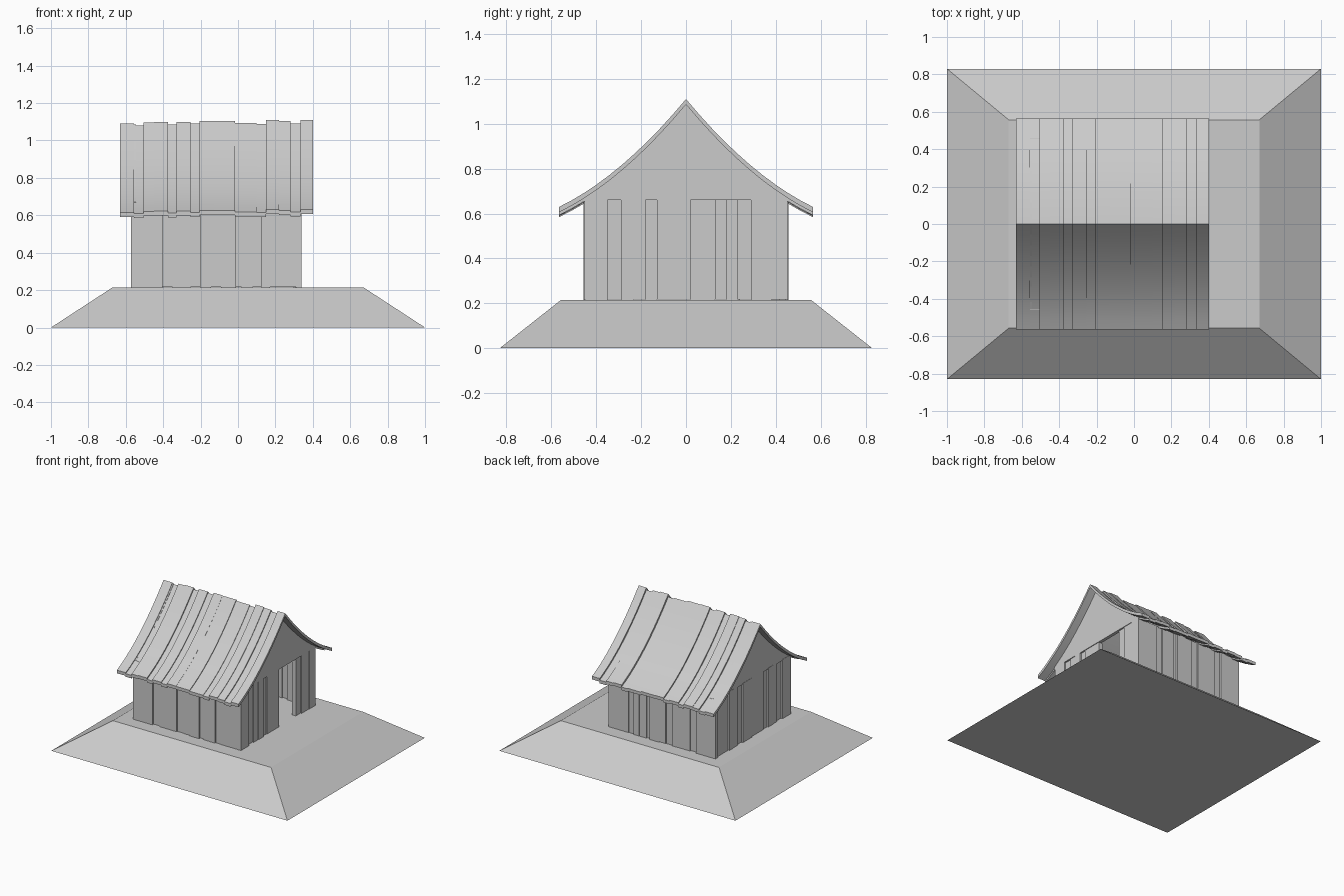
import bpy, bmesh

if "Cube" in bpy.data.objects:
    bpy.data.objects.remove(bpy.data.objects["Cube"])

def make(name, bm):
    bmesh.ops.recalc_face_normals(bm, faces=bm.faces)
    me = bpy.data.meshes.new(name)
    bm.to_mesh(me)
    bm.free()
    ob = bpy.data.objects.new(name, me)
    bpy.context.collection.objects.link(ob)
    return ob

def add_box(bm, x0, x1, y0, y1, z0, z1):
    v = [bm.verts.new((x, y, z)) for z in (z0, z1)
         for x, y in ((x0, y0), (x1, y0), (x1, y1), (x0, y1))]
    for f in ((3, 2, 1, 0), (4, 5, 6, 7), (0, 1, 5, 4), (1, 2, 6, 5), (2, 3, 7, 6), (3, 0, 4, 7)):
        bm.faces.new([v[i] for i in f])
    return v

def roof_curve(n=10):
    # half profile of the sagging roof, ridge to eave
    pts = []
    for i in range(n + 1):
        t = i / n
        pts.append((0.565 * t + 0.01 * t * (1 - t),
                    1.11 * (1 - t) ** 2 + 2 * 0.765 * t * (1 - t) + 0.63 * t * t))
    return pts

def add_strip(bm, top, bottom, x0, x1):
    # quads between two profiles in the yz plane, closed along x
    rows = [[[bm.verts.new((x, y, z)) for y, z in p] for p in (top, bottom)] for x in (x0, x1)]
    (a, b), (c, d) = rows
    n = len(top) - 1
    for i in range(n):
        for p, q in ((a, c), (b, d), (a, b), (c, d)):
            bm.faces.new((p[i], p[i + 1], q[i + 1], q[i]))
    for i in (0, n):
        bm.faces.new((a[i], c[i], d[i], b[i]))

# Sloped ground mound
bm = bmesh.new()
v = add_box(bm, -1, 1, -0.83, 0.83, 0, 0.215)
for p in v[4:]:
    p.co.x *= 0.67
    p.co.y *= 0.557 / 0.83
make("mound", bm)

# Wall planks, alternating in depth and height
def wall(name, axis, face, edges, skip=None):
    bm = bmesh.new()
    s = 1 if face > 0 else -1
    for i, (a, b) in enumerate(zip(edges, edges[1:])):
        if a == skip:
            continue
        out = face - s * (0, 0.012, 0.005)[i % 3]
        lo, hi = sorted((out, out - s * 0.03))
        z0, z1 = 0.213 + 0.004 * (i % 2), 0.668 - 0.004 * (i % 3)
        if axis == "x":
            add_box(bm, a, b, lo, hi, z0, z1)
        else:
            add_box(bm, lo, hi, a, b, z0, z1)
    make(name, bm)

long_edges = (-0.57, -0.405, -0.35, -0.255, -0.20, -0.145, -0.09, -0.01, 0.02, 0.078, 0.125, 0.17, 0.34)
wall("front_wall", "x", -0.457, long_edges)
wall("back_wall", "x", 0.457, long_edges)
wall("left_wall", "y", -0.572, (-0.45, -0.35, -0.29, -0.235, -0.18, -0.13, 0.02, 0.13, 0.18, 0.24, 0.29, 0.45))
wall("door_wall", "y", 0.34, (-0.45, -0.35, -0.29, -0.235, -0.18, -0.13, 0.02, 0.23, 0.29, 0.38, 0.45), skip=0.02)

# Gable panels under the roof at both ends
half = [(y, z - 0.025) for y, z in roof_curve() if y < 0.44] + [(0.455, 0.67)]
top = [(-y, z) for y, z in half[:0:-1]] + half
for name, x0, x1 in (("left_gable", -0.57, -0.545), ("door_gable", 0.315, 0.34)):
    bm = bmesh.new()
    add_strip(bm, top, [(y, 0.66) for y, z in top], x0, x1)
    make(name, bm)

# Roof planks: (right edge, height offset)
planks = ((-0.555, -0.02), (-0.505, -0.03), (-0.45, -0.015), (-0.375, -0.01), (-0.33, -0.024),
          (-0.255, -0.01), (-0.205, -0.02), (-0.13, -0.005), (-0.015, -0.007), (0.10, -0.016),
          (0.15, -0.022), (0.22, 0), (0.28, -0.006), (0.335, -0.018), (0.40, 0))
half = roof_curve()
prof = [(-y, z) for y, z in half[:0:-1]] + half
bm = bmesh.new()
x = -0.63
for x1, dz in planks:
    def shift(off):
        # height steps fade slightly towards the eaves
        return [(y, z + dz * (1 - 0.5 * abs(y)) + off) for y, z in prof]
    add_strip(bm, shift(0), shift(-0.024), x, x1)
    x = x1
roof = make("roof_planks", bm)
bpy.context.view_layer.objects.active = roof
roof.select_set(True)
bpy.ops.object.shade_smooth_by_angle(angle=0.5)
